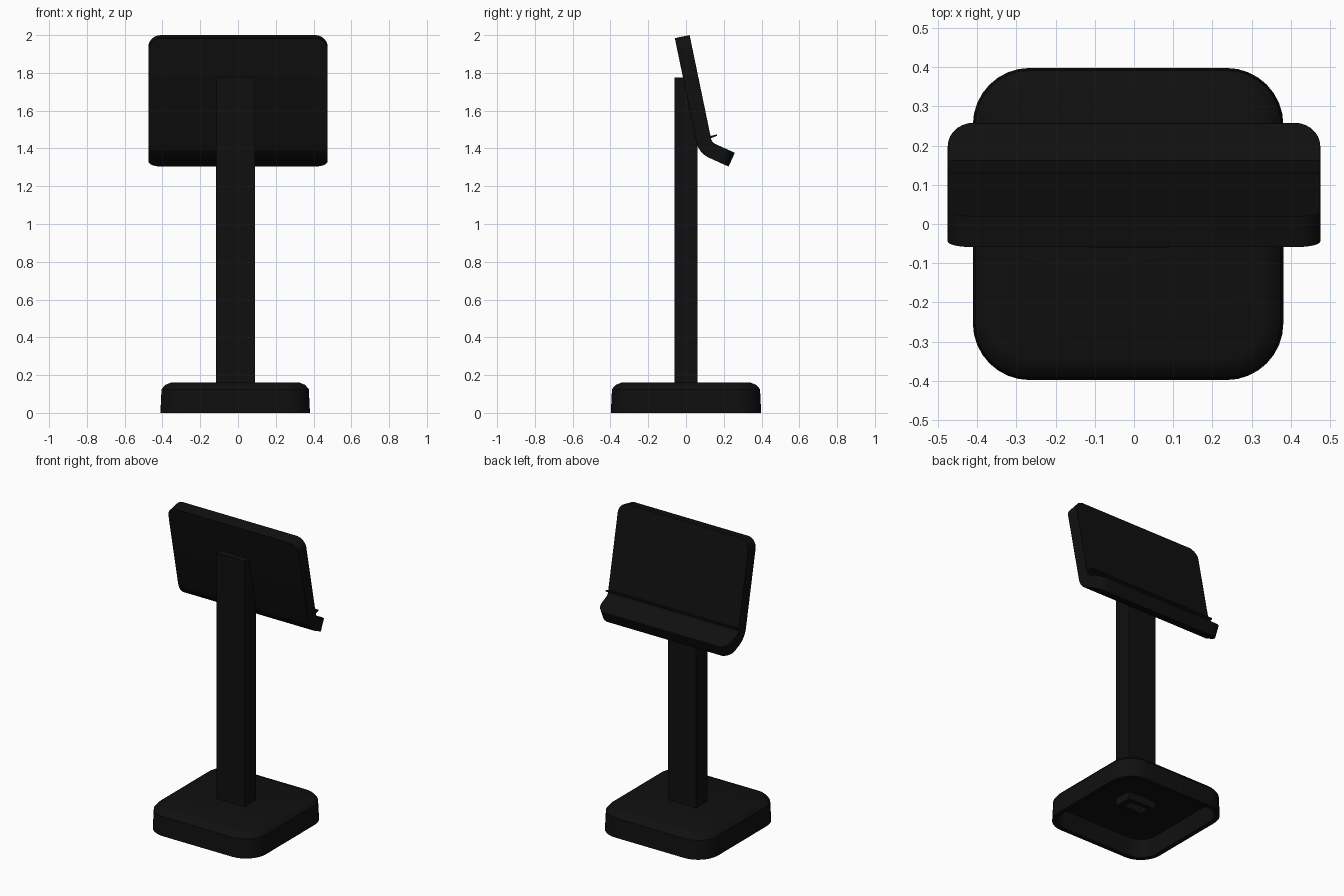
import bpy, bmesh, math
from mathutils import Vector

if "Cube" in bpy.data.objects:
    bpy.data.objects.remove(bpy.data.objects["Cube"])

black = bpy.data.materials.new("matte_black")
black.diffuse_color = (0.005, 0.005, 0.005, 1)
black.use_nodes = True
black.node_tree.nodes["Principled BSDF"].inputs["Base Color"].default_value = black.diffuse_color


def loft(name, rings, bevel=0.0):
    """Skin a list of equal-length vertex rings and cap both ends."""
    bm = bmesh.new()
    loops = [[bm.verts.new(p) for p in ring] for ring in rings]
    n = len(loops[0])
    for a, b in zip(loops, loops[1:]):
        for i in range(n):
            j = (i + 1) % n
            bm.faces.new((a[i], a[j], b[j], b[i]))
    bm.faces.new(loops[0])
    bm.faces.new(loops[-1])
    bmesh.ops.recalc_face_normals(bm, faces=bm.faces)
    me = bpy.data.meshes.new(name)
    bm.to_mesh(me)
    bm.free()
    ob = bpy.data.objects.new(name, me)
    bpy.context.collection.objects.link(ob)
    me.materials.append(black)
    bpy.ops.object.select_all(action='DESELECT')
    ob.select_set(True)
    bpy.context.view_layer.objects.active = ob
    bpy.ops.object.shade_smooth_by_angle(angle=math.radians(32))
    if bevel:
        m = ob.modifiers.new("soft_edges", 'BEVEL')
        m.width, m.segments = bevel, 2
        m.limit_method, m.angle_limit = 'ANGLE', math.radians(50)
    return ob


def rounded_rect(cx, cy, hx, hy, r, z, seg=8):
    pts = []
    for k, (sx, sy) in enumerate([(1, 1), (-1, 1), (-1, -1), (1, -1)]):
        for i in range(seg + 1):
            a = math.radians(90 * (k + i / seg))
            pts.append((cx + sx * (hx - r) + r * math.cos(a),
                        cy + sy * (hy - r) + r * math.sin(a), z))
    return pts


def rect(cx, hx, hy, z):
    return [(cx + sx * hx, sy * hy, z) for sx, sy in [(1, 1), (-1, 1), (-1, -1), (1, -1)]]


# Base: rounded slab with a chamfered top, hollow underneath
CX = -0.015
steps = [(0.035, 0.12), (0.03, 0.0), (0.0, 0.0), (0.006, 0.125), (0.025, 0.148), (0.055, 0.16)]
loft("base", [rounded_rect(CX, 0, 0.396 - d, 0.398 - d, 0.145 - d, z) for d, z in steps])

# Post: rectangular tube whose open end pokes out below the base floor
PX = -0.013
post = loft("post", [rect(PX, 0.065, 0.03, 0.16), rect(PX, 0.065, 0.03, 0.07),
                     rect(PX, 0.103, 0.06, 0.07), rect(PX, 0.103, 0.06, 1.36)])

# Post head: slanted top that meets the back of the tray
side = [(-0.06, 1.36), (0.06, 1.36), (0.06, 1.43), (-0.01, 1.775), (-0.06, 1.775)]
loft("post_head", [[(PX + s * 0.103, y, z) for y, z in side] for s in (-1, 1)])

# Tray: panel bending into a lip, following one path in the side plane
L1, R, L2, TURN, A0, T, W, CR = 0.56, 0.08, 0.113, math.radians(54), math.radians(-78.3), 0.04, 0.475, 0.065
ARC = R * TURN
TOTAL = L1 + ARC + L2


def path(s):
    """Centre point and upward normal at distance s along the tray."""
    p = Vector((-0.02, 1.992))
    a = A0
    d = Vector((math.cos(a), math.sin(a)))
    p += d * min(s, L1)
    if s > L1:
        t = min(s - L1, ARC) / R
        centre = p + Vector((-d.y, d.x)) * R
        a += t
        d = Vector((math.cos(a), math.sin(a)))
        p = centre - Vector((-d.y, d.x)) * R
        p += d * max(0, s - L1 - ARC)
    return p, Vector((-d.y, d.x))


corner = [CR * (1 - math.cos(math.radians(90 * i / 7))) for i in range(8)]
stations = corner + [L1 + ARC * i / 8 for i in range(9)] + [TOTAL - e for e in reversed(corner)]
rings = []
for s in stations:
    e = min(s, TOTAL - s, CR)
    w = W - CR + math.sqrt(max(0, CR ** 2 - (CR - e) ** 2))
    p, n = path(s)
    o, i = p - n * T, p + n * T
    rings.append([(-w, o.x, o.y), (w, o.x, o.y), (w, i.x, i.y), (-w, i.x, i.y)])
loft("tray", rings, bevel=0.008)

# Thin ridge running across the tray just above the bend
strip = [(0.115, 1.448), (0.163, 1.466), (0.163, 1.474), (0.115, 1.462)]
loft("tray_ridge", [[(x, y, z) for y, z in strip] for x in (-0.47, 0.47)])
